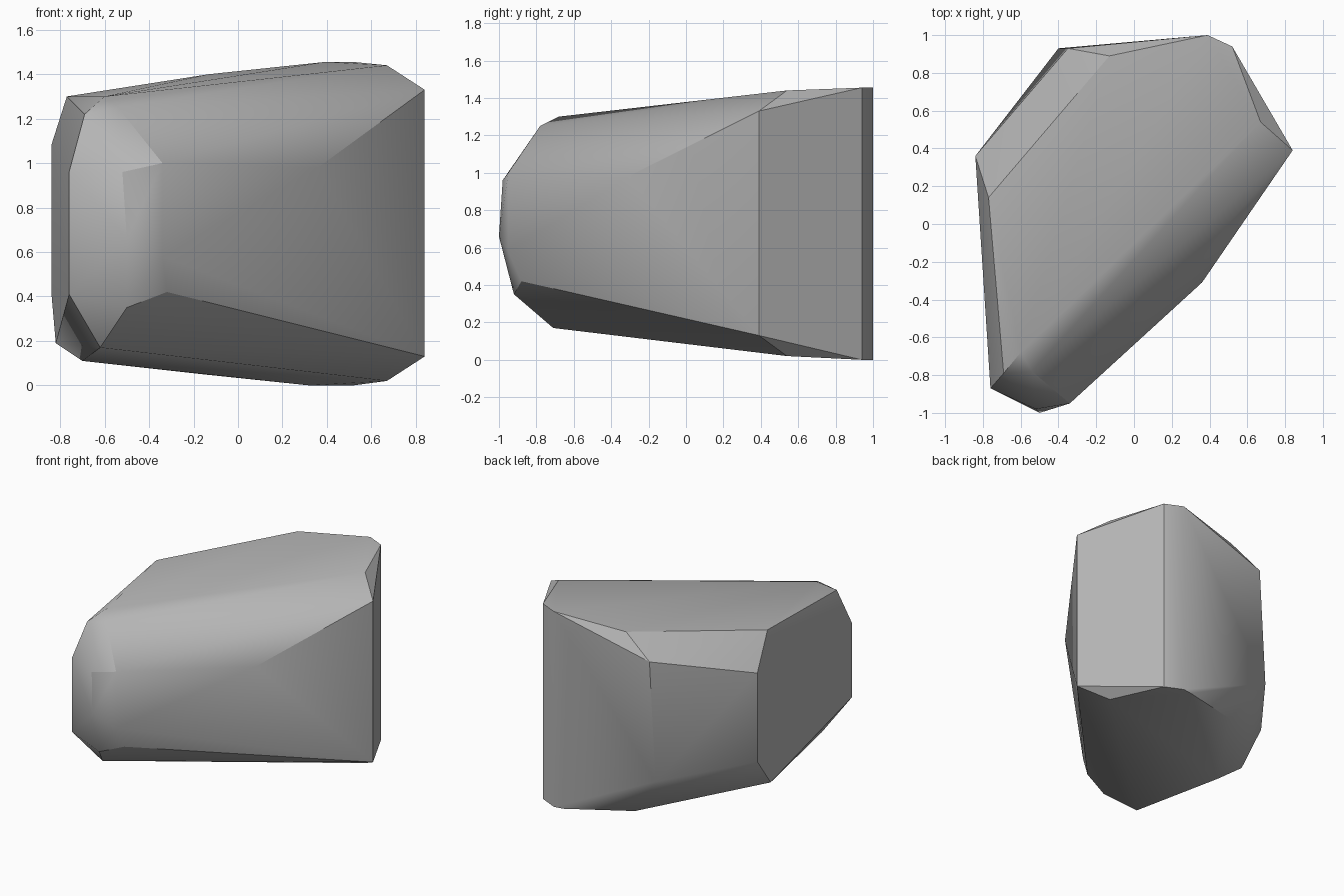
import bpy
import bmesh
import math

# Remove the default object
default_cube = bpy.data.objects.get("Cube")
if default_cube is not None:
    bpy.data.objects.remove(default_cube, do_unlink=True)


def make_material(name, colour):
    material = bpy.data.materials.new(name)
    material.use_nodes = True
    material.diffuse_color = colour
    material.node_tree.nodes["Principled BSDF"].inputs["Base Color"].default_value = colour
    return material


# Upright corner columns: x, y, lower height, upper height
columns = [
    (.84, .39, .13, 1.33),
    (.67, .54, .02, 1.44),
    (.52, .94, 0, 1.455),
    (.39, 1, 0, 1.455),
    (-.84, .36, .42, 1.08),
    (-.76, -.87, .41, .96),
    (-.34, -.95, .58, 1),
]

# Chipped corners on the crown
crown = [
    (-.13, .89, 1.4),
    (-.35, .93, 1.25),
    (-.77, .14, 1.3),
    (-.6, -.68, 1.3),
    (-.69, -.79, 1.22),
    (-.54, -.78, 1.25),
]

# Blunt nose and the bulge along the slanted front
nose = [
    (-.52, -.98, .96),
    (-.5, -1, .66),
    (-.5, -.92, .35),
    (-.32, -.88, .42),
    (.36, -.31, .98),
]

# Undercut base
base = [
    (.32, .99, 0),
    (-.16, .83, .05),
    (-.4, .93, .37),
    (-.82, .175, .19),
    (-.7, .06, .11),
    (-.62, -.71, .17),
]


def build_boulder(name, points, material):
    """Wrap the corner points in a convex skin and merge its flat facets."""
    bm = bmesh.new()
    for point in points:
        bm.verts.new(point)
    bmesh.ops.convex_hull(bm, input=bm.verts[:], use_existing_faces=False)
    loose = [vert for vert in bm.verts if not vert.link_faces]
    bmesh.ops.delete(bm, geom=loose, context='VERTS')
    bmesh.ops.dissolve_limit(bm, angle_limit=math.radians(1),
                             verts=bm.verts[:], edges=bm.edges[:])
    bmesh.ops.recalc_face_normals(bm, faces=bm.faces[:])

    mesh = bpy.data.meshes.new(name)
    bm.to_mesh(mesh)
    bm.free()
    mesh.materials.append(material)
    boulder = bpy.data.objects.new(name, mesh)
    bpy.context.collection.objects.link(boulder)
    return boulder


# Assemble the boulder
corners = [(x, y, z) for x, y, low, high in columns for z in (low, high)]
stone_grey = make_material("stone grey", (.46, .46, .46, 1))
boulder = build_boulder("boulder", corners + crown + nose + base, stone_grey)

# Soft rounding with crisp fracture edges
bpy.ops.object.select_all(action='DESELECT')
boulder.select_set(True)
bpy.context.view_layer.objects.active = boulder
bpy.ops.object.shade_smooth_by_angle(angle=math.radians(30))
